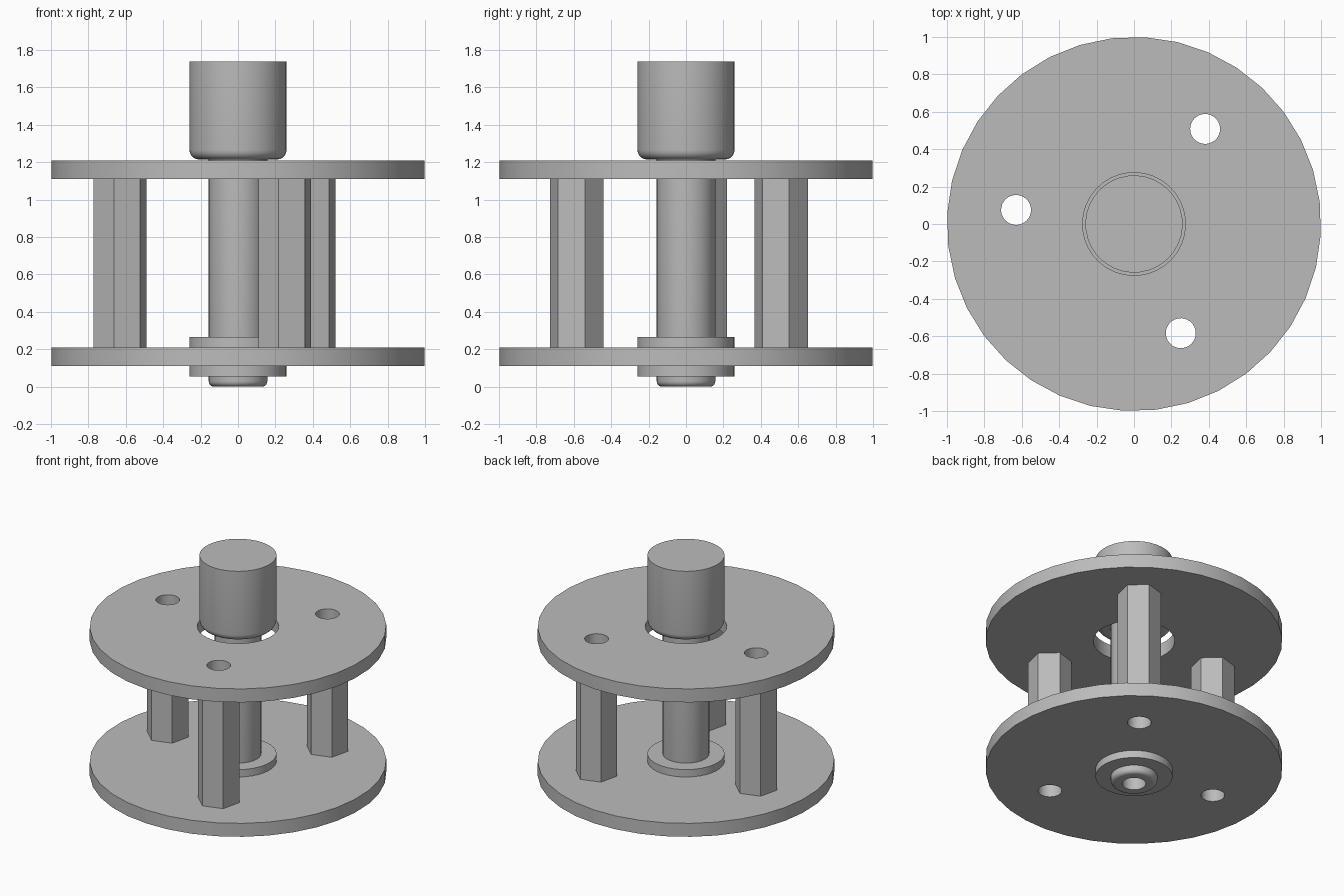
import bpy, bmesh, math
from mathutils import Matrix, Vector

cube = bpy.data.objects.get("Cube")
if cube:
    bpy.data.objects.remove(cube, do_unlink=True)

GREY = (0.5, 0.5, 0.5, 1)
metal = bpy.data.materials.new("plain_grey")
metal.use_nodes = True
metal.diffuse_color = GREY
metal.node_tree.nodes["Principled BSDF"].inputs["Base Color"].default_value = GREY

TURN = math.radians(6.8)
POST_ANGLES = [math.radians(53.2 + 120 * i) for i in range(3)]
POSTS = [(0.635 * math.cos(a), 0.635 * math.sin(a)) for a in POST_ANGLES]
HOLE = 0.08


def finish(obj):
    """Weld, fix normals, colour and shade a part."""
    bm = bmesh.new()
    bm.from_mesh(obj.data)
    bmesh.ops.remove_doubles(bm, verts=bm.verts, dist=1e-4)
    bmesh.ops.recalc_face_normals(bm, faces=bm.faces)
    bm.to_mesh(obj.data)
    bm.free()
    obj.data.materials.clear()
    obj.data.materials.append(metal)
    bpy.ops.object.select_all(action='DESELECT')
    obj.select_set(True)
    bpy.context.view_layer.objects.active = obj
    bpy.ops.object.shade_smooth_by_angle(angle=math.radians(35))


def ring(radius, sides=36, centre=(0, 0), turn=TURN):
    steps = [turn + math.tau * i / sides for i in range(sides)]
    return [(centre[0] + radius * math.cos(a), centre[1] + radius * math.sin(a)) for a in steps]


def slab(name, outlines, bottom, top):
    """Extrude an outline with any inner outlines left as holes."""
    curve = bpy.data.curves.new(name, 'CURVE')
    curve.dimensions = '2D'
    curve.fill_mode = 'BOTH'
    curve.extrude = (top - bottom) / 2
    for outline in outlines:
        spline = curve.splines.new('POLY')
        spline.points.add(len(outline) - 1)
        for point, (x, y) in zip(spline.points, outline):
            point.co = (x, y, 0, 1)
        spline.use_cyclic_u = True
    temp = bpy.data.objects.new(name + "_outline", curve)
    bpy.context.collection.objects.link(temp)
    graph = bpy.context.evaluated_depsgraph_get()
    mesh = bpy.data.meshes.new_from_object(temp.evaluated_get(graph))
    bpy.data.objects.remove(temp, do_unlink=True)
    mesh.transform(Matrix.Translation((0, 0, (top + bottom) / 2)))
    obj = bpy.data.objects.new(name, mesh)
    bpy.context.collection.objects.link(obj)
    finish(obj)


def lathe(name, profile, sides=36):
    """Spin an (r, z) profile around the vertical axis."""
    bm = bmesh.new()
    verts = [bm.verts.new((r * math.cos(TURN), r * math.sin(TURN), z)) for r, z in profile]
    edges = [bm.edges.new(pair) for pair in zip(verts, verts[1:])]
    bmesh.ops.spin(bm, geom=verts + edges, cent=(0, 0, 0), axis=(0, 0, 1),
                   angle=math.tau, steps=sides, use_merge=True)
    mesh = bpy.data.meshes.new(name)
    bm.to_mesh(mesh)
    bm.free()
    obj = bpy.data.objects.new(name, mesh)
    bpy.context.collection.objects.link(obj)
    finish(obj)


def rounded(radius, z, size, steps=5):
    """Bottom outer corner of a turned part."""
    arc = [math.pi / 2 * i / steps for i in range(steps + 1)]
    return [(radius - size + size * math.sin(a), z + size - size * math.cos(a)) for a in arc]


# Round plates with post holes; the upper one has a wide centre opening
post_holes = [ring(HOLE, centre=p) for p in POSTS]
slab("bottom_plate", [ring(1), ring(0.155)] + post_holes, 0.11, 0.21)
slab("top_plate", [ring(1), ring(0.275)] + post_holes, 1.11, 1.21)

# Hollow hexagonal posts
for i, p in enumerate(POSTS):
    hexagon = ring(0.147, 6, p, math.radians(16.8))
    slab(f"hex_post_{i + 1}", [hexagon, ring(HOLE, centre=p)], 0.21, 1.11)

# Collars above and below the bottom plate
slab("upper_collar", [ring(0.26), ring(0.155)], 0.21, 0.265)
slab("lower_collar", [ring(0.26), ring(0.155)], 0.055, 0.11)

# Shaft with a rounded foot and a bored end
lathe("shaft", [(0, 0.5), (HOLE, 0.5), (HOLE, 0)] + rounded(0.157, 0, 0.03)
      + [(0.157, 1.22), (0, 1.22)])

# Knob with a rounded lower edge
lathe("knob", [(0, 1.215)] + rounded(0.26, 1.215, 0.05) + [(0.26, 1.74), (0, 1.74)])
